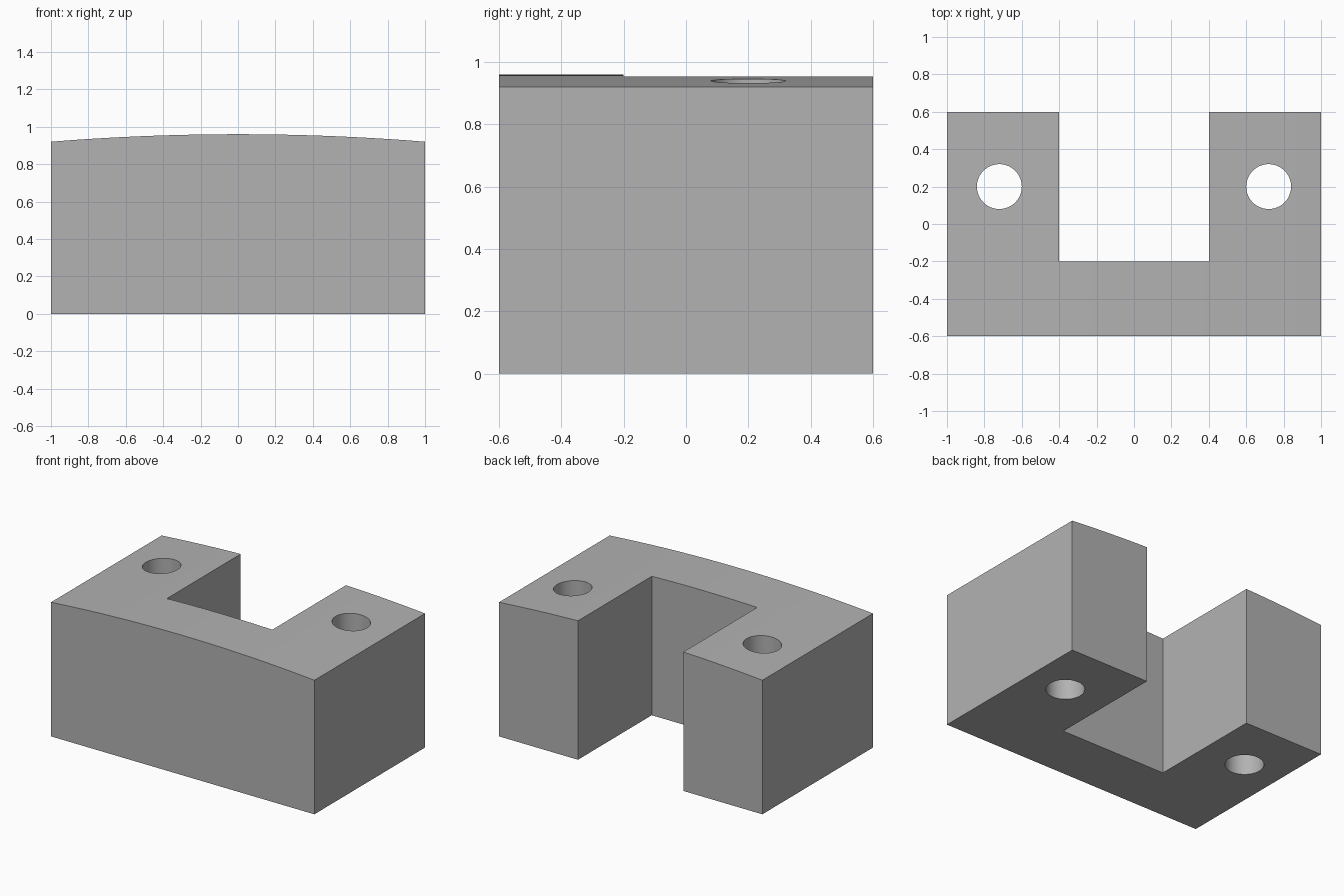
import bpy, bmesh, math

cube = bpy.data.objects.get("Cube")
if cube:
    bpy.data.objects.remove(cube, do_unlink=True)

HALF_W, HALF_D = 1.0, 0.6
EDGE_Z, CROWN_Z = 0.92, 0.96
SEGMENTS = 40

grey = bpy.data.materials.new("plain_grey")
grey.use_nodes = True
colour = (0.448, 0.448, 0.448, 1)
grey.diffuse_color = colour
grey.node_tree.nodes["Principled BSDF"].inputs["Base Color"].default_value = colour


def crowned_block(name):
    """Block with a gently arched top, extruded from front to back."""
    rise = CROWN_Z - EDGE_Z
    radius = (HALF_W ** 2 + rise ** 2) / (2 * rise)
    sweep = math.asin(HALF_W / radius)
    profile = [(-HALF_W, 0), (HALF_W, 0)]
    for i in range(SEGMENTS + 1):
        a = sweep * (1 - 2 * i / SEGMENTS)
        profile.append((radius * math.sin(a), CROWN_Z - radius * (1 - math.cos(a))))
    bm = bmesh.new()
    face = bm.faces.new([bm.verts.new((x, -HALF_D, z)) for x, z in profile])
    result = bmesh.ops.extrude_face_region(bm, geom=[face])
    moved = [v for v in result["geom"] if isinstance(v, bmesh.types.BMVert)]
    bmesh.ops.translate(bm, verts=moved, vec=(0, 2 * HALF_D, 0))
    bmesh.ops.recalc_face_normals(bm, faces=bm.faces)
    mesh = bpy.data.meshes.new(name)
    bm.to_mesh(mesh)
    bm.free()
    mesh.materials.append(grey)
    obj = bpy.data.objects.new(name, mesh)
    bpy.context.collection.objects.link(obj)
    return obj


def cut(target, cutter):
    """Subtract the cutter from the target and discard it."""
    cutter.hide_render = True
    cutter.data.materials.append(grey)
    mod = target.modifiers.new("cut", 'BOOLEAN')
    mod.operation = 'DIFFERENCE'
    mod.solver = 'EXACT'
    mod.object = cutter
    bpy.ops.object.select_all(action='DESELECT')
    target.select_set(True)
    bpy.context.view_layer.objects.active = target
    bpy.ops.object.modifier_apply(modifier=mod.name)
    bpy.data.objects.remove(cutter, do_unlink=True)


block = crowned_block("u_shaped_block")

# Rear slot that leaves two arms
bpy.ops.mesh.primitive_cube_add(size=1, location=(0, 0.3, 0.5))
slot = bpy.context.object
slot.name = "slot_cutter"
slot.scale = (0.8, 1.0, 2.0)
cut(block, slot)

# Vertical through hole in each arm
for side in (-1, 1):
    bpy.ops.mesh.primitive_cylinder_add(vertices=64, radius=0.12, depth=2,
                                        location=(side * 0.72, 0.2, 0.5))
    hole = bpy.context.object
    hole.name = "hole_cutter"
    cut(block, hole)

bpy.ops.object.shade_smooth_by_angle(angle=math.radians(30))
